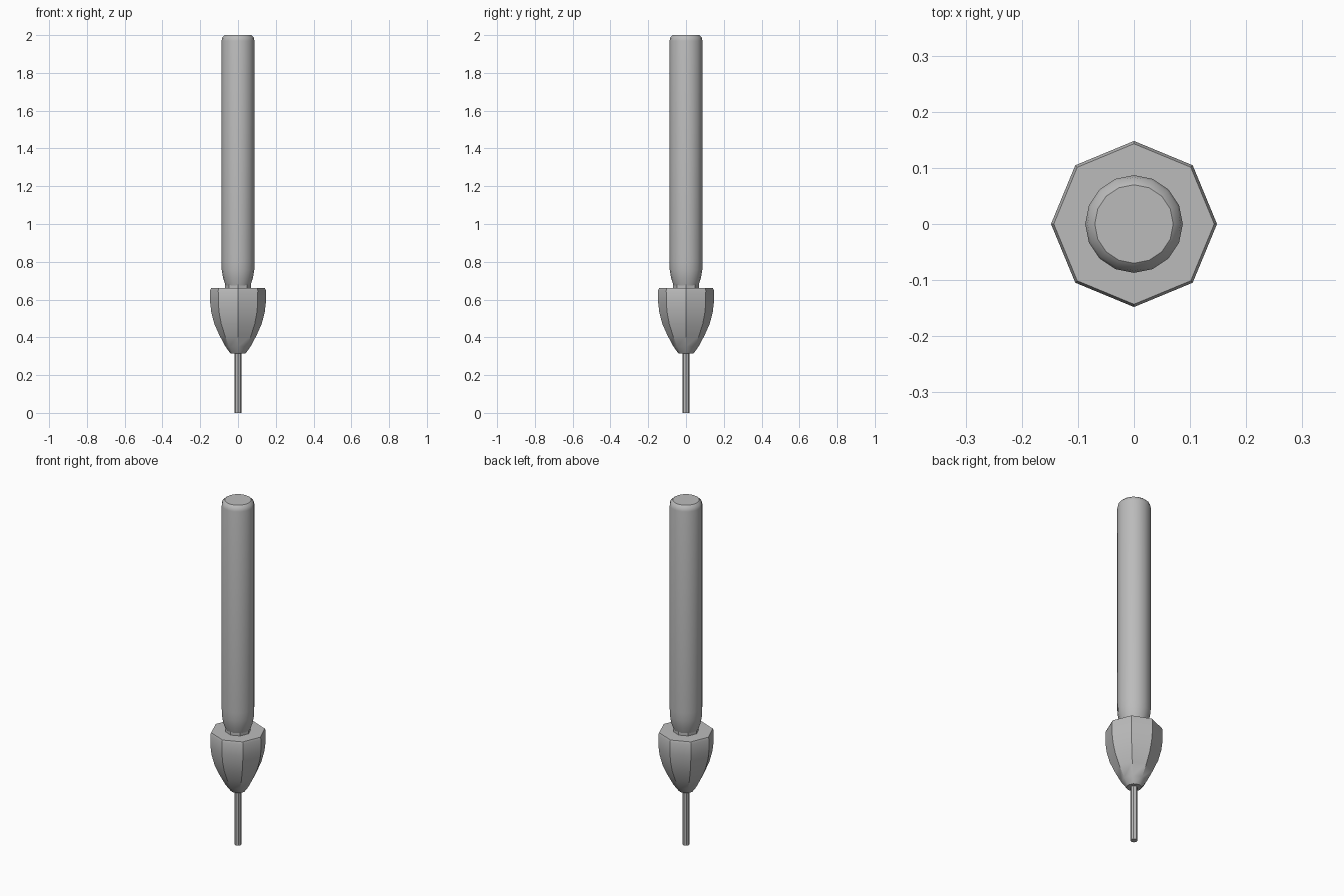
import bpy
import bmesh
import math

cube = bpy.data.objects.get("Cube")
if cube:
    bpy.data.objects.remove(cube, do_unlink=True)

grey = bpy.data.materials.new("plain grey")
grey.use_nodes = True
colour = (0.5, 0.5, 0.5, 1)
grey.diffuse_color = colour
grey.node_tree.nodes["Principled BSDF"].inputs["Base Color"].default_value = colour


def lathe(name, profile, sides, angle=40):
    """Closed solid turned around z from (radius, height) points, bottom to top."""
    bm = bmesh.new()
    rings = []
    for radius, z in profile:
        turns = [2 * math.pi * i / sides for i in range(sides)]
        rings.append([bm.verts.new((radius * math.cos(a), radius * math.sin(a), z)) for a in turns])
    for low, high in zip(rings, rings[1:]):
        for i in range(sides):
            j = (i + 1) % sides
            bm.faces.new((low[i], low[j], high[j], high[i]))
    bm.faces.new(rings[0][::-1])
    bm.faces.new(rings[-1])
    mesh = bpy.data.meshes.new(name)
    bm.to_mesh(mesh)
    bm.free()
    mesh.materials.append(grey)
    obj = bpy.data.objects.new(name, mesh)
    bpy.context.collection.objects.link(obj)
    bpy.ops.object.select_all(action="DESELECT")
    obj.select_set(True)
    bpy.context.view_layer.objects.active = obj
    bpy.ops.object.shade_smooth_by_angle(angle=math.radians(angle))
    return obj


# Thin pin at the bottom
lathe("pin", [(0.018, 0), (0.018, 0.34)], 8)

# Eight-sided bullet-shaped head
lathe("head", [(0.04, 0.315), (0.066, 0.35), (0.098, 0.41), (0.125, 0.47),
               (0.141, 0.53), (0.147, 0.58), (0.148, 0.648), (0.143, 0.66)], 8)

# Narrow neck between head and handle
lathe("neck", [(0.068, 0.65), (0.068, 0.69)], 8)

# Long round handle with tapered foot and softened top
lathe("handle", [(0.066, 0.675), (0.078, 0.71), (0.086, 0.755), (0.087, 0.8),
                 (0.087, 1.97), (0.083, 1.988), (0.07, 2.0)], 16)
